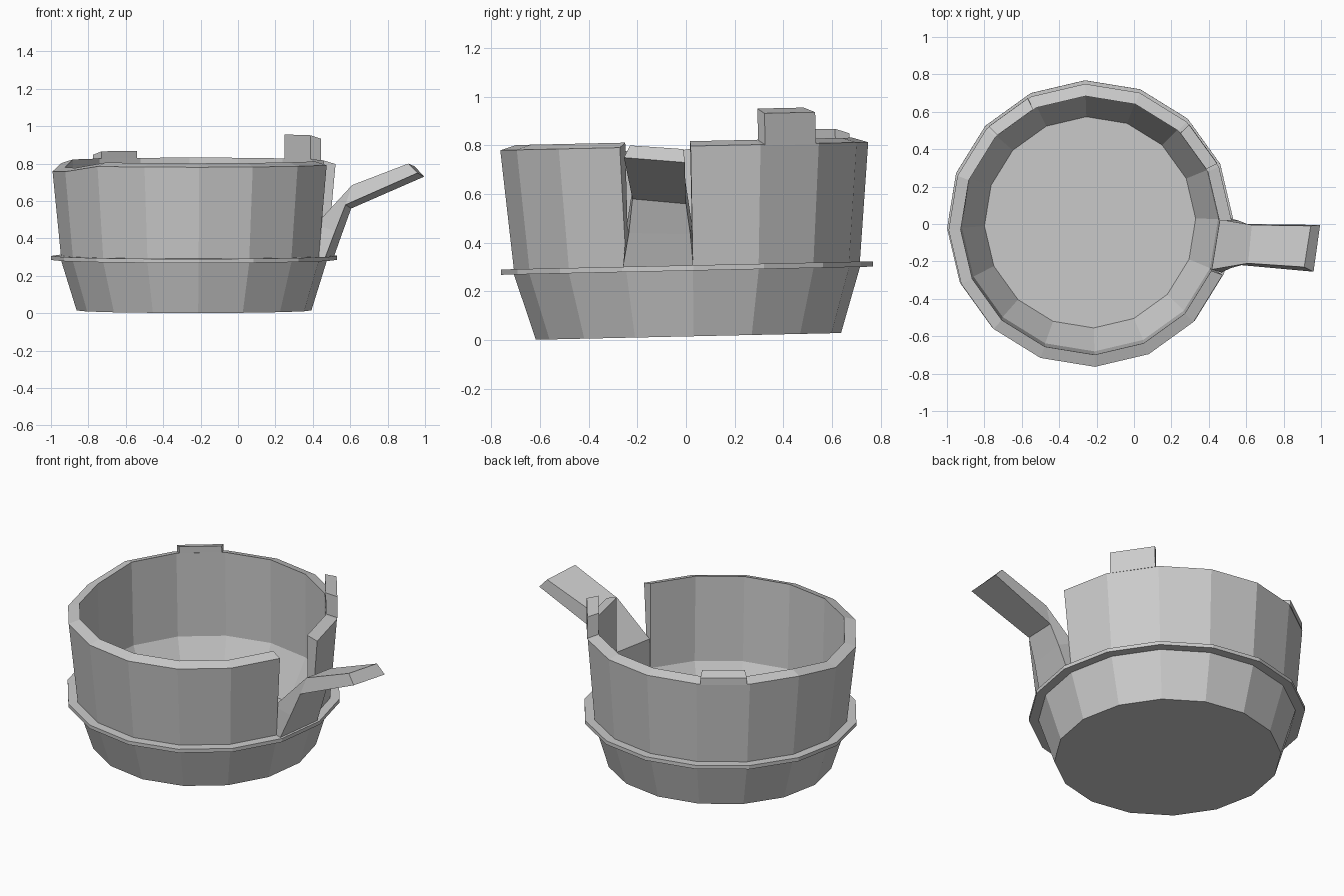
import bpy, bmesh
from math import cos, sin, radians
from mathutils import Matrix, Vector

cube = bpy.data.objects.get("Cube")
if cube:
    bpy.data.objects.remove(cube)

SIDES = 16
STEP = 360 / SIDES
SLOT = 15                                          # stave replaced by the handle
DIPS = {8: -0.038, 9: -0.033}                      # worn rim corners
PLACE = Matrix.Translation((-0.235, 0.01, 0.015)) @ Matrix.Rotation(0.022, 4, "X")

mat = bpy.data.materials.new("plain grey")
mat.use_nodes = True
mat.diffuse_color = (0.6, 0.6, 0.6, 1)
mat.node_tree.nodes["Principled BSDF"].inputs["Base Color"].default_value = mat.diffuse_color


def finish(name, bm):
    bmesh.ops.recalc_face_normals(bm, faces=bm.faces)
    mesh = bpy.data.meshes.new(name)
    bm.to_mesh(mesh)
    bm.free()
    mesh.materials.append(mat)
    obj = bpy.data.objects.new(name, mesh)
    bpy.context.collection.objects.link(obj)
    return obj


def ring_point(k, r, z):
    a = radians(2 + STEP * k)
    return PLACE @ Vector((r * cos(a), r * sin(a), z))


def loft(bm, sections):
    """Skin a chain of four-cornered sections and cap both ends."""
    rows = [[bm.verts.new(p) for p in s] for s in sections]
    for a, b in zip(rows, rows[1:]):
        for i in range(4):
            j = (i + 1) % 4
            bm.faces.new((a[i], a[j], b[j], b[i]))
    bm.faces.new(rows[0])
    bm.faces.new(rows[-1])


# Tub: underside, flared base, thin hoop, staved wall, rim, upright inside, sloped bowl, floor
profile = [(0.628, 0), (0.712, 0.27), (0.765, 0.27), (0.765, 0.292), (0.712, 0.292),
           (0.757, 0.782), (0.692, 0.802), (0.685, 0.292), (0.565, 0.05)]
HOOP_TOP, RIM_OUT, RIM_IN, KINK, FLOOR = 4, 5, 6, 7, 8
bm = bmesh.new()
rings = []
for k in range(SIDES):
    rings.append([bm.verts.new(ring_point(k, r, z + (DIPS.get(k, 0) if i in (RIM_OUT, RIM_IN) else 0)))
                  for i, (r, z) in enumerate(profile)])
for k in range(SIDES):
    a, b = rings[k], rings[(k + 1) % SIDES]
    for i in range(FLOOR):
        if k == SLOT and HOOP_TOP <= i < KINK:
            continue
        bm.faces.new((a[i], b[i], b[i + 1], a[i + 1]))
bm.faces.new([r[0] for r in rings])
bm.faces.new([r[FLOOR] for r in rings])
# Cut ends of the wall on both sides of the slot, and the ledge under the handle
for k in (SLOT, 0):
    bm.faces.new(rings[k][HOOP_TOP:FLOOR])
bm.faces.new((rings[SLOT][HOOP_TOP], rings[0][HOOP_TOP], rings[0][KINK], rings[SLOT][KINK]))
finish("tub", bm)

# Two staves that stand above the rim
(ro, zo), (ri, zi) = profile[RIM_OUT], profile[RIM_IN]
for name, k, rise in (("tall_rim_tab", 1, 0.128), ("low_rim_tab", 5, 0.038)):
    lo, hi = k + 0.07, k + 0.94
    bm = bmesh.new()
    loft(bm, [[ring_point(lo, ro, zo + dz), ring_point(hi, ro, zo + dz),
               ring_point(hi, ri, zi + dz), ring_point(lo, ri, zi + dz)]
              for dz in (-0.004, rise)])
    finish(name, bm)

# Handle: a stave that rises from the slot, leans out and bends away from the tub
bm = bmesh.new()
r_in, z_in = profile[KINK]
loft(bm, [
    [ring_point(15, r_in, z_in), ring_point(16, r_in, z_in),
     ring_point(16, 0.75, z_in), ring_point(15, 0.75, z_in)],
    [ring_point(15, 0.695, 0.465), ring_point(16, 0.695, 0.465),
     (0.56, 0.018, 0.435), (0.52, -0.235, 0.44)],
    [(0.61, -0.21, 0.685), (0.63, -0.005, 0.67), (0.605, 0, 0.56), (0.575, -0.22, 0.58)],
    [(0.91, -0.23, 0.8), (0.945, -0.01, 0.785), (0.995, -0.005, 0.73), (0.96, -0.255, 0.75)],
])
finish("handle", bm)
